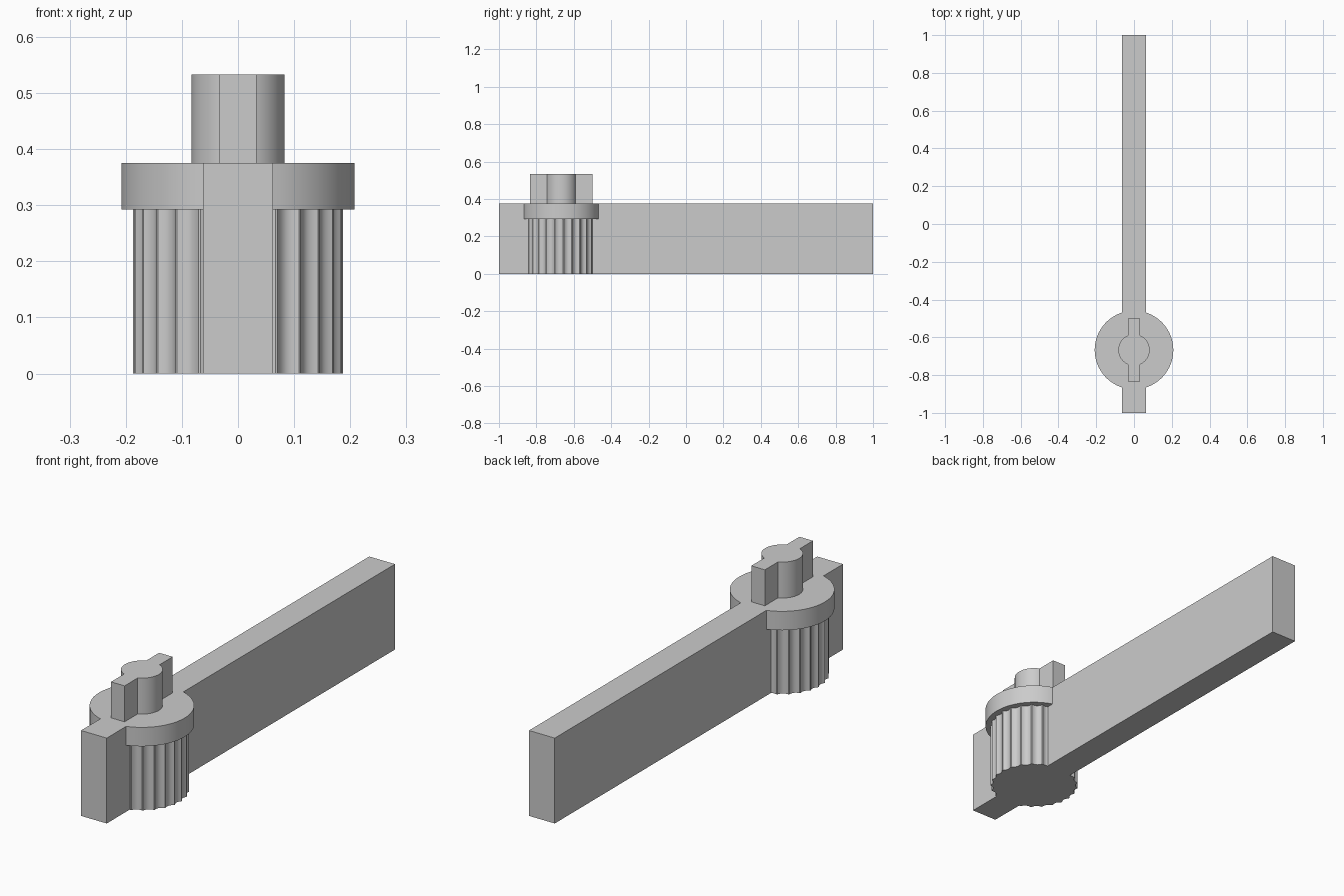
import bpy, bmesh
from math import sin, cos, pi, radians

cube = bpy.data.objects.get("Cube")
if cube:
    bpy.data.objects.remove(cube, do_unlink=True)

HUB_Y = -0.667
BAR_W = 0.125
BAR_H = 0.375
RIM_Z = 0.292
TOP_Z = 0.533

grey = bpy.data.materials.new("plain_grey")
COLOUR = (0.6, 0.6, 0.6, 1)
grey.diffuse_color = COLOUR
grey.use_nodes = True
grey.node_tree.nodes["Principled BSDF"].inputs["Base Color"].default_value = COLOUR


def prism(name, outline, z0, z1):
    """Extrude a closed outline (counter-clockwise) from z0 to z1."""
    bm = bmesh.new()
    face = bm.faces.new([bm.verts.new((x, y, z0)) for x, y in outline])
    top = bmesh.ops.extrude_face_region(bm, geom=[face])["geom"]
    for v in top:
        if isinstance(v, bmesh.types.BMVert):
            v.co.z = z1
    bmesh.ops.recalc_face_normals(bm, faces=bm.faces)
    mesh = bpy.data.meshes.new(name)
    bm.to_mesh(mesh)
    bm.free()
    mesh.materials.append(grey)
    ob = bpy.data.objects.new(name, mesh)
    bpy.context.collection.objects.link(ob)
    return ob


def box(width, y0, y1):
    w = width / 2
    return [(-w, y0), (w, y0), (w, y1), (-w, y1)]


def polar(a, r):
    # angle is measured from the front of the hub
    return (r * sin(a), HUB_Y - r * cos(a))


def circle(r, n=96):
    return [polar(2 * pi * (i + 0.5) / n, r) for i in range(n)]


def fluted(r, depth, flutes, steps=8, crest=0.08):
    """Round outline with concave flutes parted by narrow flat crests."""
    pitch = 2 * pi / flutes
    pts = []
    for k in range(flutes):
        for s in range(steps + 1):
            u = 2 * s / steps - 1
            a = pitch * (k + u * (1 - crest) / 2)
            pts.append(polar(a, r - depth * (1 - u * u)))
    return pts


def merge(base, parts):
    """Join parts into the base as one clean solid."""
    for part in parts:
        mod = base.modifiers.new("join", 'BOOLEAN')
        mod.operation = 'UNION'
        mod.solver = 'EXACT'
        mod.object = part
    bpy.context.view_layer.update()
    result = bpy.data.meshes.new_from_object(
        base.evaluated_get(bpy.context.evaluated_depsgraph_get()))
    base.modifiers.clear()
    base.data = result
    for part in parts:
        bpy.data.objects.remove(part, do_unlink=True)
    bpy.ops.object.select_all(action='DESELECT')
    base.select_set(True)
    bpy.context.view_layer.objects.active = base
    bpy.ops.object.shade_smooth_by_angle(angle=radians(20))


# Lever bar with the fluted grip and the flange around the hub
lever = prism("lever_bar", box(BAR_W, -1, 1), 0, BAR_H)
grip = prism("fluted_grip", fluted(0.187, 0.01, 25), 0, RIM_Z + 0.02)
flange = prism("flange", circle(0.208), RIM_Z, BAR_H)
merge(lever, [grip, flange])

# Round post with a flat key blade on top
post = prism("key_post", circle(0.083, 64), BAR_H, TOP_Z)
blade = prism("key_blade", box(0.066, HUB_Y - 0.167, HUB_Y + 0.167), BAR_H, TOP_Z)
merge(post, [blade])
